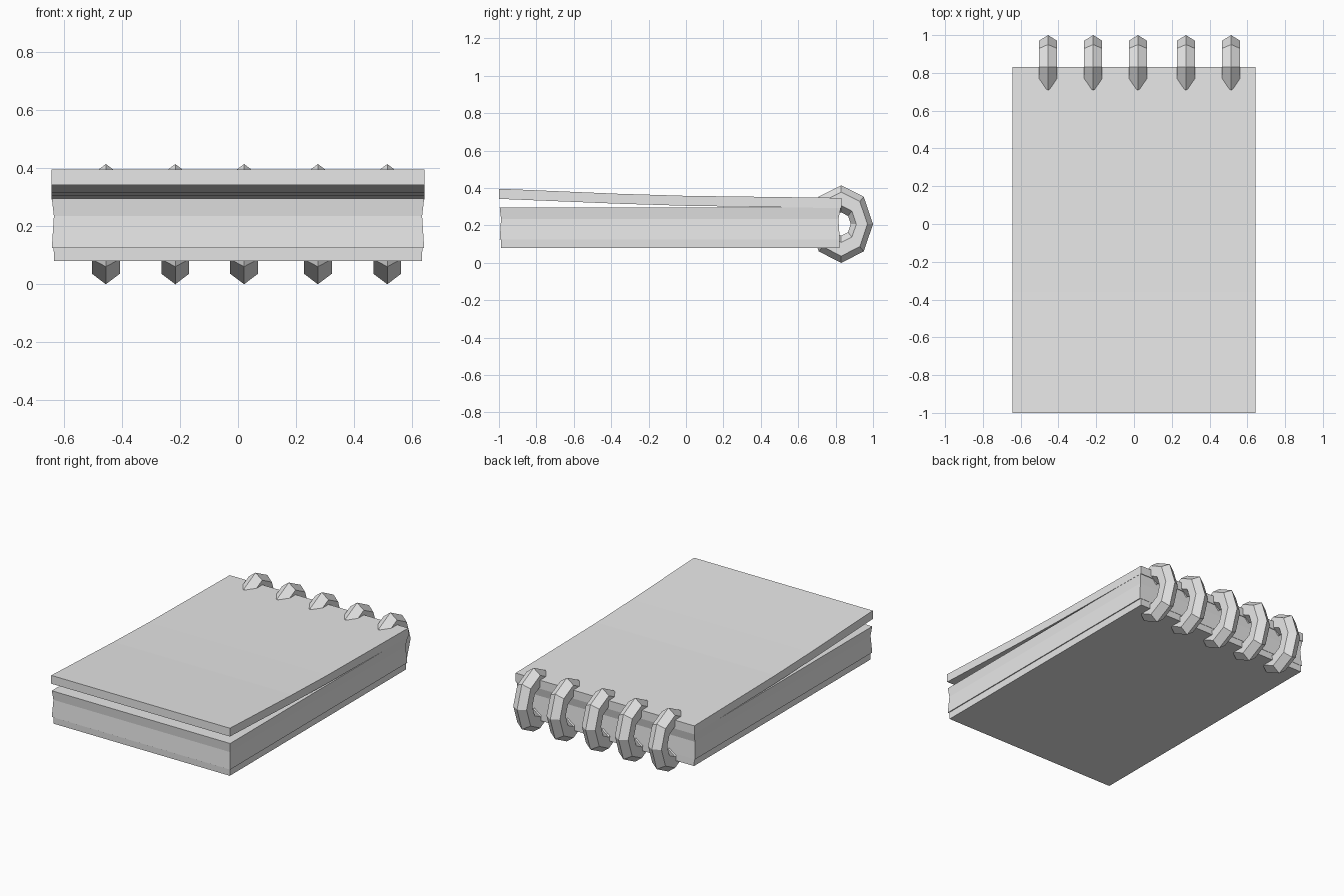
import bpy
import bmesh
import math

cube = bpy.data.objects.get("Cube")
if cube:
    bpy.data.objects.remove(cube, do_unlink=True)

grey = bpy.data.materials.new("light grey")
grey.use_nodes = True
grey.diffuse_color = (0.8, 0.8, 0.8, 1)
grey.node_tree.nodes["Principled BSDF"].inputs["Base Color"].default_value = (0.8, 0.8, 0.8, 1)


def loft(name, loops):
    """Skin closed loops of equal length and cap both ends."""
    bm = bmesh.new()
    rows = [[bm.verts.new(p) for p in loop] for loop in loops]
    n = len(rows[0])
    for a, b in zip(rows, rows[1:]):
        for i in range(n):
            j = (i + 1) % n
            bm.faces.new((a[i], a[j], b[j], b[i]))
    bm.faces.new(rows[0])
    bm.faces.new(rows[-1])
    bmesh.ops.recalc_face_normals(bm, faces=bm.faces)
    mesh = bpy.data.meshes.new(name)
    bm.to_mesh(mesh)
    bm.free()
    mesh.materials.append(grey)
    obj = bpy.data.objects.new(name, mesh)
    bpy.context.collection.objects.link(obj)
    return obj


def rectangle(half_x, front, back, z):
    return [(-half_x, front, z), (half_x, front, z), (half_x, back, z), (-half_x, back, z)]


# Page block with a slightly hollow edge all round
loft("pages", [
    rectangle(0.641, -0.996, 0.822, 0.125),
    rectangle(0.634, -0.989, 0.815, 0.235),
    rectangle(0.641, -0.996, 0.828, 0.295),
])

# Back cover under the pages
loft("back_cover", [
    rectangle(0.633, -0.988, 0.822, 0.08),
    rectangle(0.635, -0.99, 0.82, 0.127),
])

# Front cover, bowed gently upwards towards the open edge
loft("front_cover", [
    [(-0.642, y, low), (0.642, y, low), (0.642, y, high), (-0.642, y, high)]
    for y, low, high in [
        (-1.0, 0.342, 0.396),
        (-0.36, 0.316, 0.369),
        (0.0, 0.305, 0.358),
        (0.832, 0.292, 0.347),
    ]
])

# Faceted binding rings along the spine
for number, x in enumerate((-0.455, -0.216, 0.021, 0.275, 0.514), 1):
    bpy.ops.mesh.primitive_torus_add(
        major_segments=8, minor_segments=6, major_radius=0.65, minor_radius=0.35,
        location=(x, 0.83, 0.207), rotation=(0, math.pi / 2, 0))
    ring = bpy.context.object
    ring.name = f"binding_ring_{number}"
    ring.scale = (0.207, 0.17, 0.158)
    ring.data.materials.append(grey)
